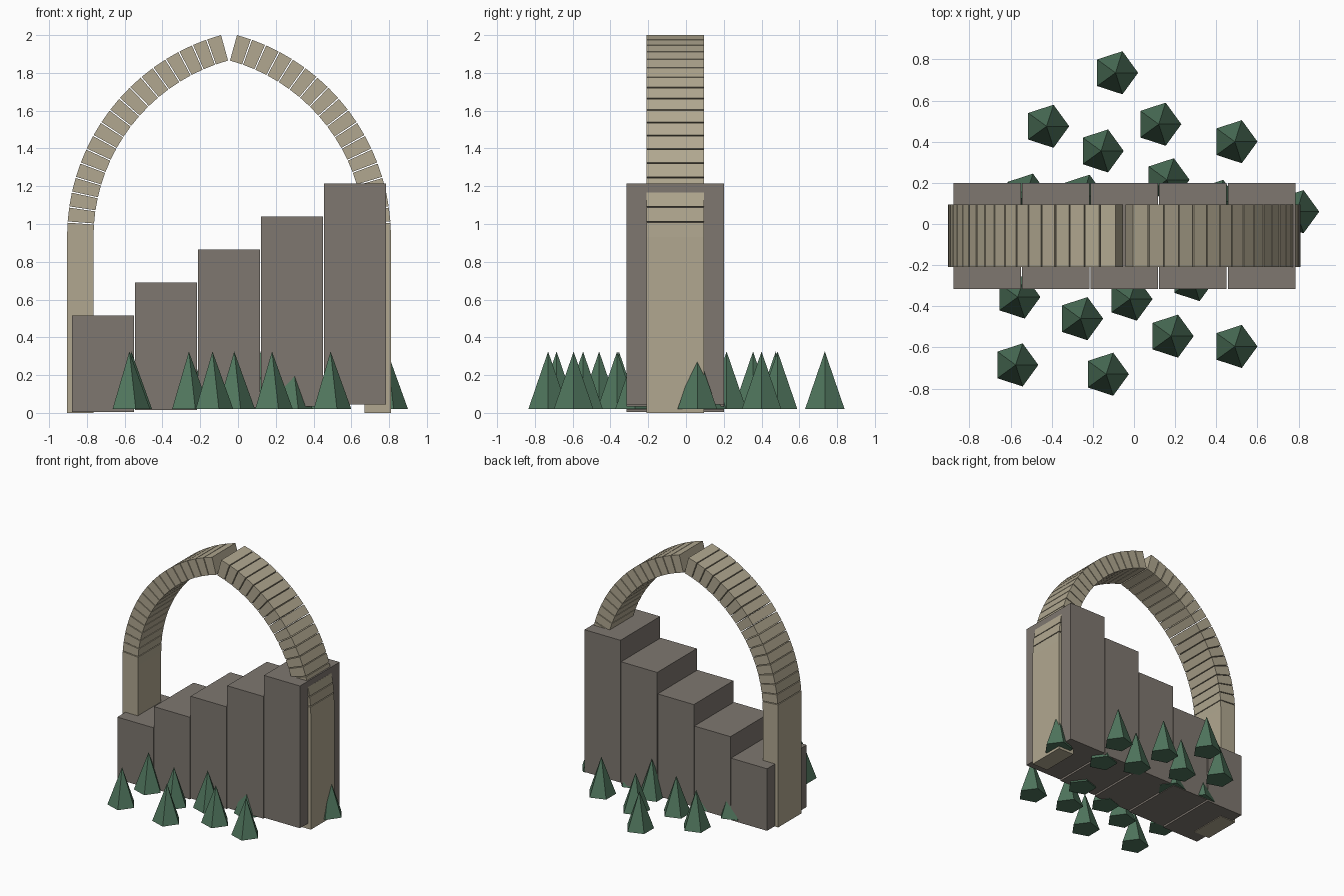
import bpy, bmesh
from math import sin, cos, radians

if "Cube" in bpy.data.objects:
    bpy.data.objects.remove(bpy.data.objects["Cube"])


def material(name, rgb):
    m = bpy.data.materials.new(name)
    m.diffuse_color = (*rgb, 1)
    m.use_nodes = True
    m.node_tree.nodes["Principled BSDF"].inputs["Base Color"].default_value = m.diffuse_color
    return m


SAND = material("sandstone", (0.44, 0.39, 0.28))
ROCK = material("grey_stone", (0.21, 0.185, 0.16))
PINE = material("pine_green", (0.08, 0.18, 0.11))


def finish(name, bm, mat):
    bmesh.ops.recalc_face_normals(bm, faces=bm.faces[:])
    me = bpy.data.meshes.new(name)
    bm.to_mesh(me)
    bm.free()
    me.materials.append(mat)
    bpy.context.collection.objects.link(bpy.data.objects.new(name, me))


def prism(bm, outline, y0, y1):
    """Extrude an x-z outline from y0 to y1."""
    front = [bm.verts.new((x, y0, z)) for x, z in outline]
    back = [bm.verts.new((x, y1, z)) for x, z in outline]
    bm.faces.new(front)
    bm.faces.new(back[::-1])
    n = len(outline)
    for i in range(n):
        j = (i + 1) % n
        bm.faces.new((front[i], back[i], back[j], front[j]))


# Arch: two legs and two mirrored arcs of separate wedge stones
MID, SPRING, Y0, Y1 = -0.0475, 0.93, -0.21, 0.095
OUTER, INNER, OFFSET = 1.11, 0.97, 0.2525
COUNT, SWEEP, GAP = 18, 74.6, 0.35

for side, label in ((-1, "left"), (1, "right")):
    bm = bmesh.new()
    xo, xi = MID + side * (OUTER - OFFSET), MID + side * (INNER - OFFSET)
    prism(bm, [(xo, 0), (xi, 0), (xi, SPRING), (xo, SPRING)], Y0, Y1)
    finish(label + "_arch_leg", bm, SAND)

    bm = bmesh.new()
    step = SWEEP / COUNT
    for k in range(COUNT):
        a = radians(k * step + (GAP / 2 if k else 0))
        b = radians((k + 1) * step - (GAP / 2 if k < COUNT - 1 else 0))
        prism(bm, [(MID + side * (r * cos(t) - OFFSET), SPRING + r * sin(t))
                   for r, t in ((OUTER, a), (INNER, a), (INNER, b), (OUTER, b))], Y0, Y1)
    finish(label + "_arch_stones", bm, SAND)

# Steps rising to the right
for k in range(5):
    x, z0, z1 = -0.878 + 0.3335 * k, 0.005 + 0.01 * k, 0.515 + 0.175 * k
    bm = bmesh.new()
    prism(bm, [(x, z0), (x + 0.328, z0), (x + 0.328, z1), (x, z1)], -0.315, 0.2)
    finish(f"step_{k + 1}", bm, ROCK)

# Five-sided trees scattered around the steps
TREES = [(-0.09, 0.735), (-0.425, 0.475), (0.12, 0.485), (0.49, 0.4), (-0.16, 0.355),
         (0.16, 0.215), (-0.25, 0.135), (-0.525, 0.14), (0.4, 0.11), (0.79, 0.06),
         (-0.565, -0.355), (-0.26, -0.46), (-0.02, -0.365), (0.285, -0.27),
         (0.18, -0.545), (0.49, -0.595), (-0.575, -0.685), (-0.135, -0.73)]
for i, (x, y) in enumerate(TREES):
    bm = bmesh.new()
    ring = [bm.verts.new((x + 0.11 * cos(radians(72 * k)), y + 0.11 * sin(radians(72 * k)), 0.02))
            for k in range(5)]
    tip = bm.verts.new((x, y, 0.325))
    bm.faces.new(ring)
    for k in range(5):
        bm.faces.new((ring[k], ring[(k + 1) % 5], tip))
    finish(f"tree_{i + 1}", bm, PINE)
